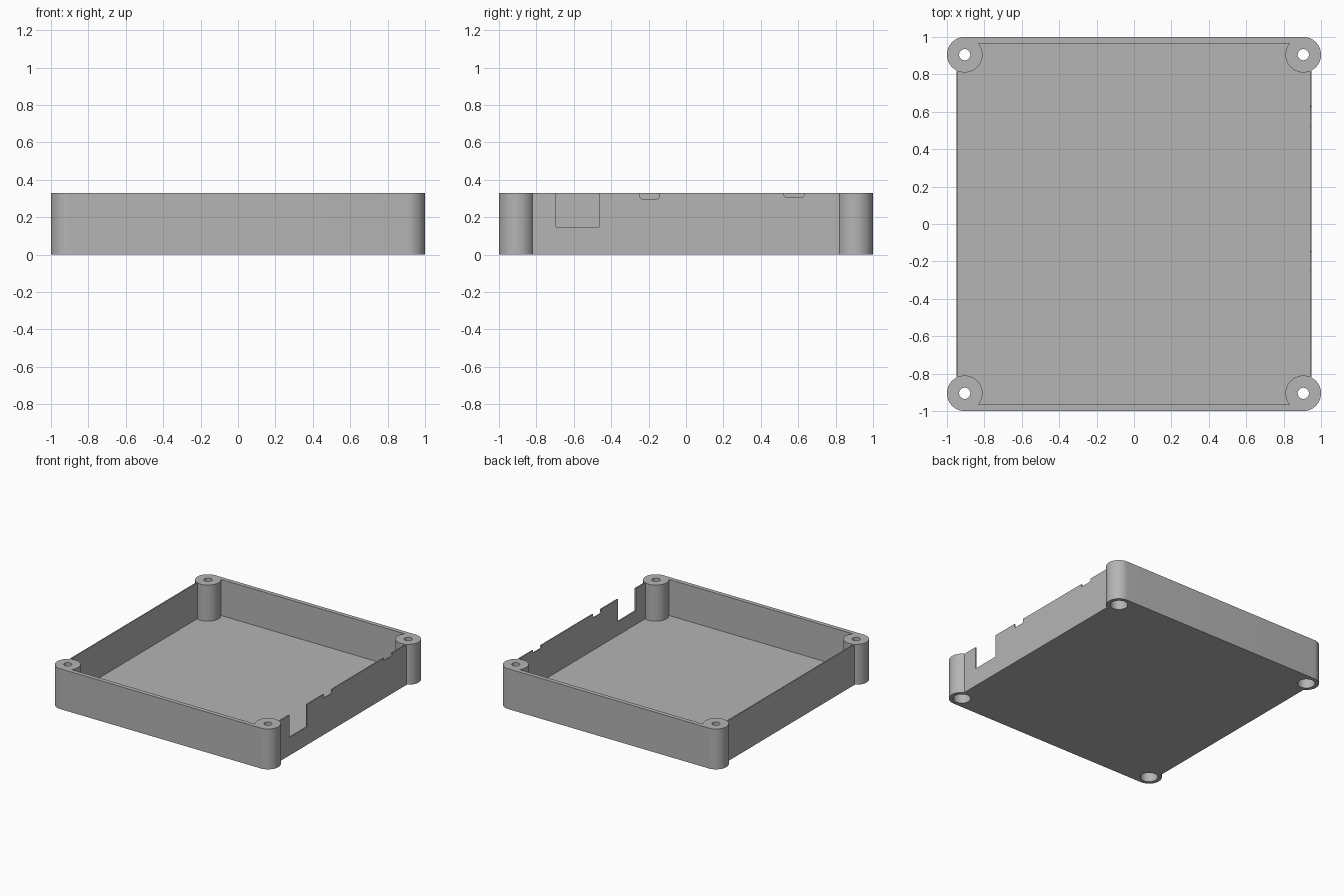
import bpy
import bmesh
from math import acos, asin, cos, sin, pi, radians

HEIGHT = 0.33
FLOOR = 0.035
POST = 0.905          # post centre in x and y
POST_R = 0.095
SIDE_OUT, SIDE_IN = 0.95, 0.94
END_IN = 0.965

cube = bpy.data.objects.get("Cube")
if cube:
    bpy.data.objects.remove(cube)

grey = bpy.data.materials.new("plain_grey")
grey.use_nodes = True
colour = (0.46, 0.46, 0.46, 1)
grey.diffuse_color = colour
grey.node_tree.nodes["Principled BSDF"].inputs["Base Color"].default_value = colour


def prism(name, points, axis, low, high):
    """Extrude a closed outline along z or x."""
    def place(p, d):
        return (p[0], p[1], d) if axis == "z" else (d, p[0], p[1])
    bm = bmesh.new()
    a = [bm.verts.new(place(p, low)) for p in points]
    b = [bm.verts.new(place(p, high)) for p in points]
    bm.faces.new(a)
    bm.faces.new(b)
    for i in range(len(points)):
        j = (i + 1) % len(points)
        bm.faces.new((a[i], a[j], b[j], b[i]))
    bmesh.ops.recalc_face_normals(bm, faces=bm.faces)
    mesh = bpy.data.meshes.new(name)
    bm.to_mesh(mesh)
    bm.free()
    mesh.materials.append(grey)
    obj = bpy.data.objects.new(name, mesh)
    bpy.context.collection.objects.link(obj)
    return obj


def arc(cx, cy, r, start, end, steps):
    angles = [start + (end - start) * i / steps for i in range(steps + 1)]
    return [(cx + r * cos(t), cy + r * sin(t)) for t in angles]


def four_corners(corner):
    """Mirror one corner's points round the whole outline."""
    loop = []
    for sx, sy in ((1, 1), (-1, 1), (-1, -1), (1, -1)):
        points = corner if sx == sy else corner[::-1]
        loop += [(sx * x, sy * y) for x, y in points]
    return loop


def cut(target, cutter):
    cutter.hide_render = True
    mod = target.modifiers.new("cut", "BOOLEAN")
    mod.operation = "DIFFERENCE"
    mod.solver = "EXACT"
    mod.object = cutter
    bpy.context.view_layer.objects.active = target
    bpy.ops.object.modifier_apply(modifier=mod.name)
    bpy.data.objects.remove(cutter)


# Tray body with rounded corner posts
outer = arc(POST, POST, POST_R, -acos((SIDE_OUT - POST) / POST_R), pi / 2, 20)
tray = prism("tray", four_corners(outer), "z", 0, HEIGHT)

# Cavity that wraps round the inside of the posts
inner = arc(POST, POST, POST_R, -acos((SIDE_IN - POST) / POST_R),
            -pi - asin((END_IN - POST) / POST_R), 24)
cut(tray, prism("cavity", four_corners(inner), "z", FLOOR, HEIGHT + 0.1))

# Screw holes with wide recesses underneath
for sx in (-1, 1):
    for sy in (-1, 1):
        for r, low, high in ((0.03, -0.1, HEIGHT + 0.1), (0.065, -0.1, 0.1)):
            ring = arc(sx * POST, sy * POST, r, 0, 2 * pi, 32)[:-1]
            cut(tray, prism("screw_hole", ring, "z", low, high))

# Connector notches in the right side wall: y range, bottom, corner radius
for y0, y1, z, r in ((-0.695, -0.465, 0.147, 0),
                     (-0.245, -0.145, 0.297, 0.012),
                     (0.525, 0.63, 0.307, 0.012)):
    if r:
        base = (arc(y0 + r, z + r, r, pi, 1.5 * pi, 5)
                + arc(y1 - r, z + r, r, 1.5 * pi, 2 * pi, 5))
    else:
        base = [(y0, z), (y1, z)]
    top = HEIGHT + 0.1
    cut(tray, prism("notch", base + [(y1, top), (y0, top)], "x", 0.92, 1.1))

# Smooth round surfaces, sharp edges
bpy.ops.object.select_all(action="DESELECT")
tray.select_set(True)
bpy.context.view_layer.objects.active = tray
bpy.ops.object.shade_smooth_by_angle(angle=radians(30))
